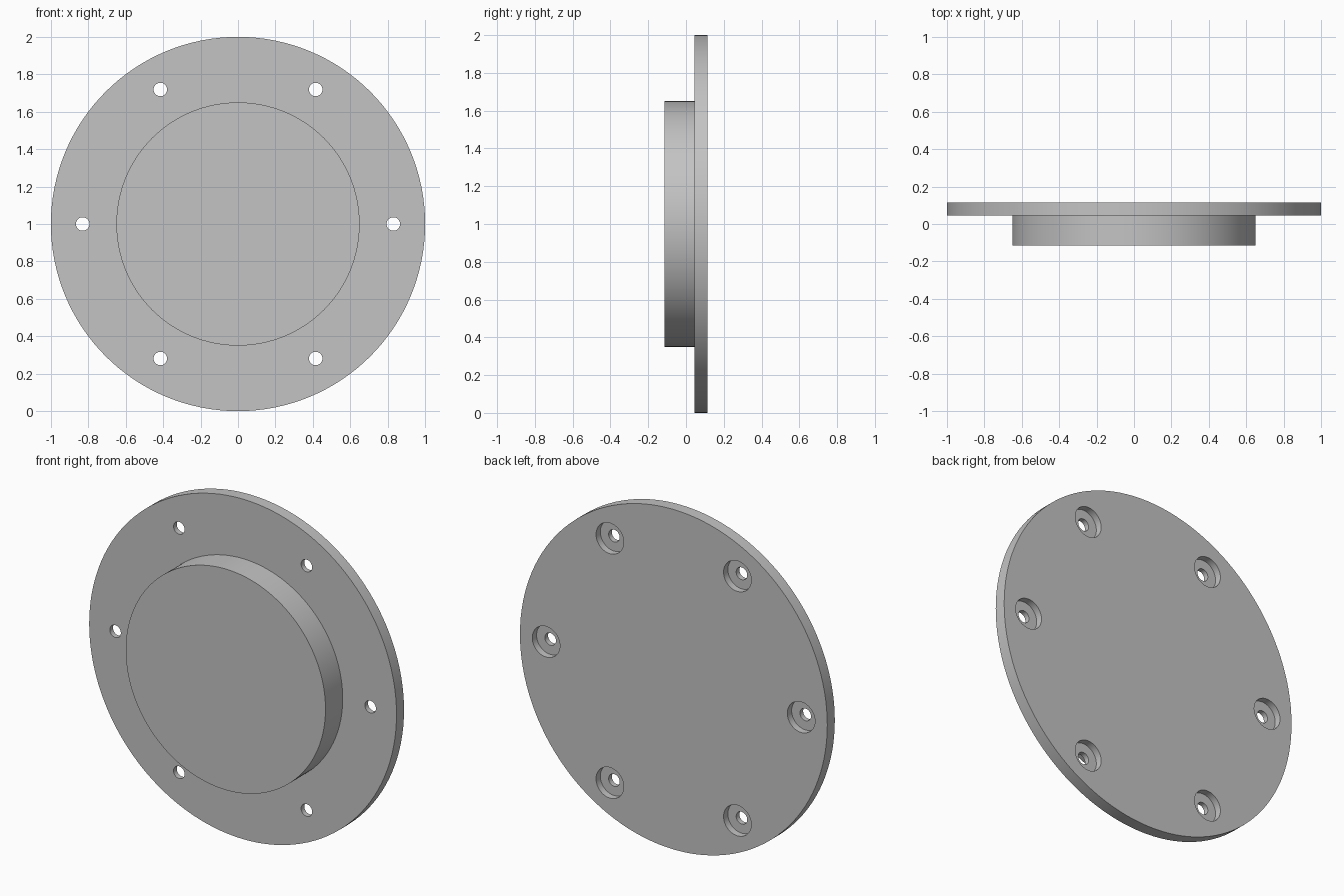
import bpy, bmesh, math

cube = bpy.data.objects.get("Cube")
if cube:
    bpy.data.objects.remove(cube, do_unlink=True)

# Plain grey metal
grey = bpy.data.materials.new("grey_metal")
grey.use_nodes = True
colour = (0.55, 0.55, 0.55, 1)
grey.diffuse_color = colour
grey.node_tree.nodes["Principled BSDF"].inputs["Base Color"].default_value = colour

CENTRE_Z = 1.0
BACK, STEP, FRONT = 0.115, 0.045, -0.115
BOLT_CIRCLE, HOLE_R, BORE_R, BORE_DEPTH = 0.83, 0.036, 0.09, 0.04


def turned(name, profile, sides, centres):
    """Closed solids turned about y: profile holds (radius, y) from end to end."""
    bm = bmesh.new()
    for cx, cz in centres:
        rings = []
        for radius, y in profile:
            angles = [math.tau * i / sides for i in range(sides)]
            rings.append([bm.verts.new((cx + radius * math.cos(a), y,
                                        cz + radius * math.sin(a))) for a in angles])
        for a, b in zip(rings, rings[1:]):
            for i in range(sides):
                j = (i + 1) % sides
                bm.faces.new((a[i], a[j], b[j], b[i]))
        bm.faces.new(rings[0])
        bm.faces.new(rings[-1])
    bmesh.ops.recalc_face_normals(bm, faces=bm.faces)
    mesh = bpy.data.meshes.new(name)
    bm.to_mesh(mesh)
    bm.free()
    mesh.materials.append(grey)
    obj = bpy.data.objects.new(name, mesh)
    bpy.context.collection.objects.link(obj)
    return obj


# Round flange with a raised boss on the front
cover = turned("flanged_cover",
               [(1.0, BACK), (1.0, STEP), (0.65, STEP), (0.65, FRONT)],
               128, [(0, CENTRE_Z)])

# Six counterbored bolt holes, wide side at the back
bolts = [(BOLT_CIRCLE * math.cos(k * math.tau / 6),
          CENTRE_Z + BOLT_CIRCLE * math.sin(k * math.tau / 6)) for k in range(6)]
floor = BACK - BORE_DEPTH
cutter = turned("bolt_hole_cutter",
                [(BORE_R, BACK + 0.05), (BORE_R, floor),
                 (HOLE_R, floor), (HOLE_R, STEP - 0.05)],
                48, bolts)
cutter.hide_render = True

cut = cover.modifiers.new("bolt_holes", "BOOLEAN")
cut.operation = "DIFFERENCE"
cut.solver = "EXACT"
cut.object = cutter

# Apply the cut, then smooth the round walls
bpy.ops.object.select_all(action="DESELECT")
bpy.context.view_layer.objects.active = cover
cover.select_set(True)
bpy.ops.object.modifier_apply(modifier=cut.name)
bpy.data.objects.remove(cutter, do_unlink=True)
bpy.ops.object.shade_smooth_by_angle(angle=math.radians(30))
